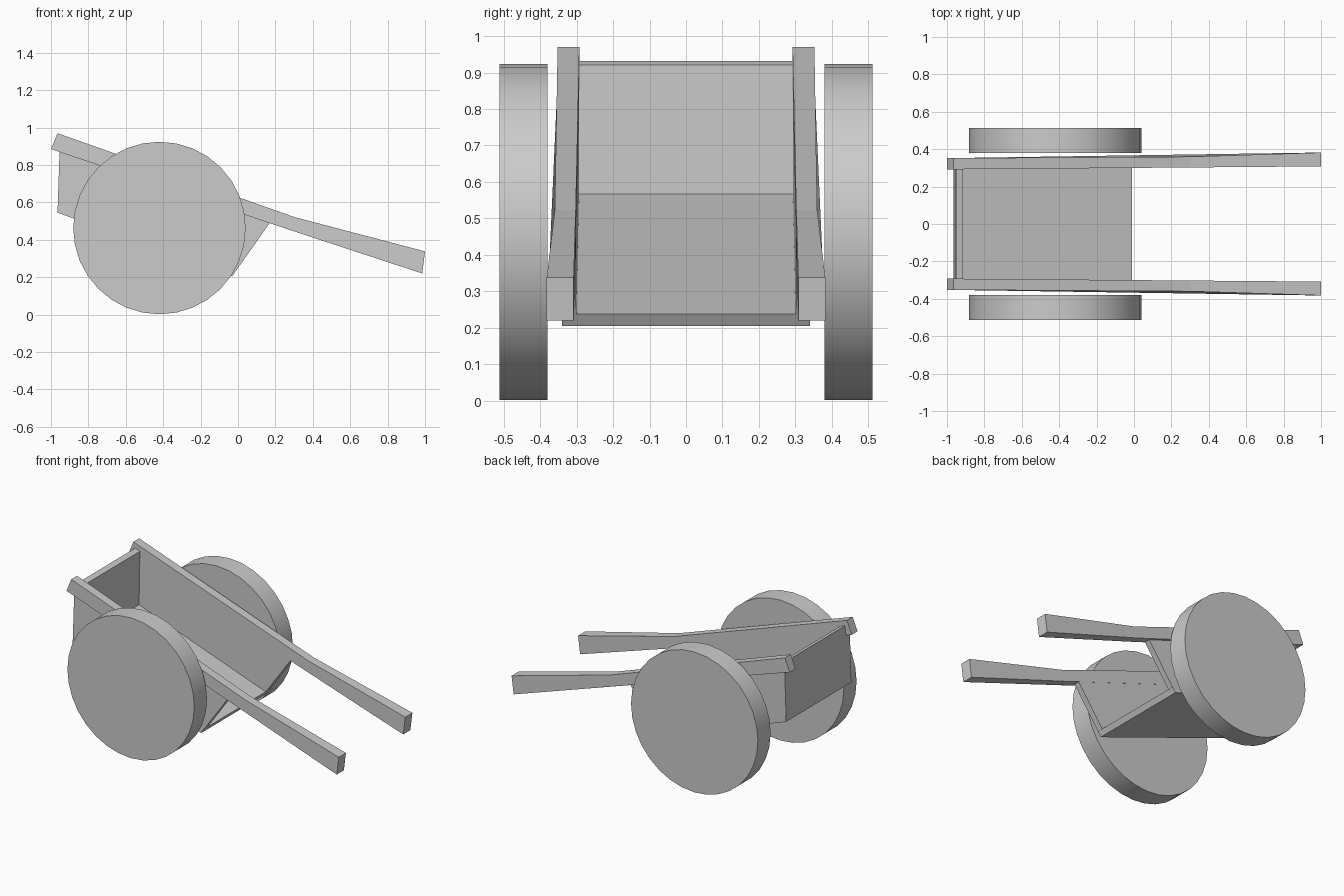
import bpy, bmesh, math

cube = bpy.data.objects.get("Cube")
if cube:
    bpy.data.objects.remove(cube)

GREY = (0.6, 0.6, 0.6, 1)
mat = bpy.data.materials.new("plain_grey")
mat.use_nodes = True
mat.diffuse_color = GREY
mat.node_tree.nodes["Principled BSDF"].inputs["Base Color"].default_value = GREY


def inner(x):
    """Inside of the cart, widening slightly towards the handles."""
    return 0.3 + 0.008 * x


def finish(name, bm):
    bmesh.ops.recalc_face_normals(bm, faces=bm.faces)
    mesh = bpy.data.meshes.new(name)
    bm.to_mesh(mesh)
    bm.free()
    mesh.materials.append(mat)
    obj = bpy.data.objects.new(name, mesh)
    bpy.context.collection.objects.link(obj)
    return obj


def slab(name, profile, near, far):
    """Extrude a side profile across y; near and far give y at each x."""
    bm = bmesh.new()
    a = [bm.verts.new((x, near(x), z)) for x, z in profile]
    b = [bm.verts.new((x, far(x), z)) for x, z in profile]
    bm.faces.new(a)
    bm.faces.new(b[::-1])
    n = len(profile)
    for i in range(n):
        j = (i + 1) % n
        bm.faces.new((a[j], a[i], b[i], b[j]))
    return finish(name, bm)


# Side profiles (x, z)
shaft = [(-1, 0.885), (-0.965, 0.97), (0.3, 0.522), (1, 0.338),
         (0.985, 0.22), (0.27, 0.455)]
panel = [(-0.945, 0.56), (-0.945, 0.9), (0.14, 0.52), (0.17, 0.49),
         (-0.01, 0.235)]
floor = [(-0.965, 0.545), (-0.96, 0.58), (-0.01, 0.237), (-0.03, 0.205)]
back = [(-0.965, 0.545), (-0.952, 0.932), (-0.918, 0.92), (-0.925, 0.545)]


def shaft_outer(x):
    return 0.358 + 0.006 * x if x < 0.35 else 0.382


for side, s in (("left", -1), ("right", 1)):
    # Handles and side boards
    slab(side + "_handle", shaft, lambda x: s * inner(x),
         lambda x: s * shaft_outer(x))
    slab(side + "_side_board", panel, lambda x: s * (inner(x) + 0.001),
         lambda x: s * 0.34)
    # Solid disc wheels
    bm = bmesh.new()
    bmesh.ops.create_cone(bm, cap_ends=True, segments=32,
                          radius1=0.461, radius2=0.461, depth=0.132)
    for v in bm.verts:
        x, y, z = v.co
        v.co = (x - 0.42, s * 0.446 + z, y + 0.463)
    wheel = finish(side + "_wheel", bm)
    for o in bpy.context.selected_objects:
        o.select_set(False)
    wheel.select_set(True)
    bpy.context.view_layer.objects.active = wheel
    bpy.ops.object.shade_smooth_by_angle(angle=math.radians(40))

# Floor and back board
slab("floor_board", floor, lambda x: -0.34, lambda x: 0.34)
slab("back_board", back, lambda x: -0.338, lambda x: 0.338)
